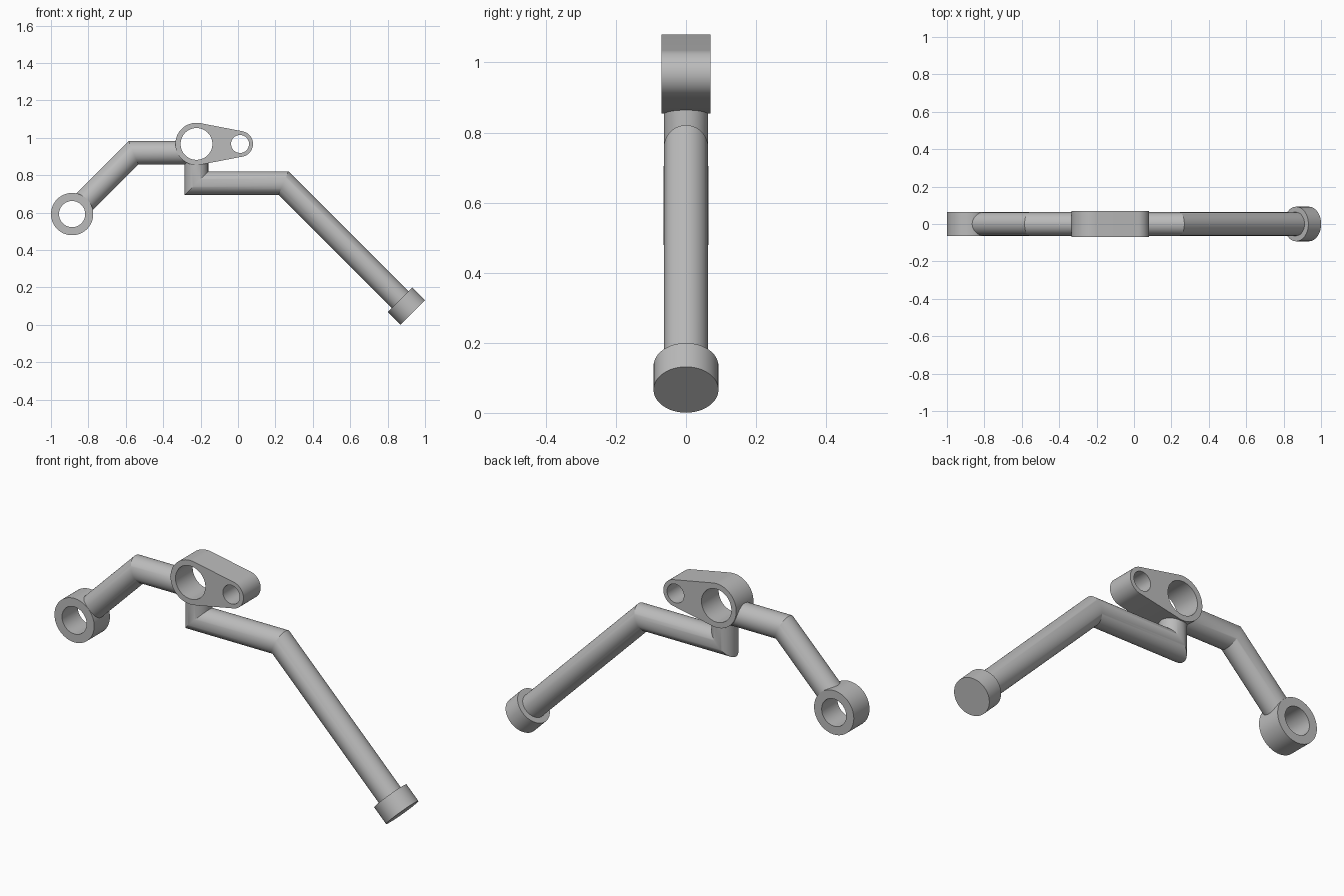
import bpy, bmesh
from math import sin, cos, acos, pi, radians, sqrt
from mathutils import Vector

cube = bpy.data.objects.get("Cube")
if cube:
    bpy.data.objects.remove(cube)

SEG = 64
PIPE_R = 0.063
HUB, HUB_R, HUB_HOLE = (-0.222, 0.967), 0.113, 0.085
LUG, LUG_R, LUG_HOLE = (0.011, 0.967), 0.069, 0.048
EYE, EYE_R, EYE_HOLE = (-0.887, 0.592), 0.113, 0.07

grey = bpy.data.materials.new("plain_grey")
grey.use_nodes = True
grey.diffuse_color = (0.5, 0.5, 0.5, 1)
grey.node_tree.nodes["Principled BSDF"].inputs["Base Color"].default_value = (0.5, 0.5, 0.5, 1)


def finish(obj):
    obj.data.materials.clear()
    obj.data.materials.append(grey)
    bpy.ops.object.select_all(action='DESELECT')
    obj.select_set(True)
    bpy.context.view_layer.objects.active = obj
    bpy.ops.object.shade_smooth_by_angle(angle=radians(20))


def arc(center, radius, start, end, steps):
    step = (end - start) / steps
    return [(center[0] + radius * cos(start + i * step),
             center[1] + radius * sin(start + i * step)) for i in range(steps + 1)]


def circle(center, radius):
    return arc(center, radius, 0, 2 * pi, SEG)[:-1]


def plate(name, loops, half_depth):
    """Extrude an outline with holes along y."""
    curve = bpy.data.curves.new(name, 'CURVE')
    curve.dimensions = '2D'
    curve.fill_mode = 'BOTH'
    curve.extrude = half_depth
    for loop in loops:
        spline = curve.splines.new('POLY')
        spline.points.add(len(loop) - 1)
        for point, (x, z) in zip(spline.points, loop):
            point.co = (x, z, 0, 1)
        spline.use_cyclic_u = True
    obj = bpy.data.objects.new(name, curve)
    bpy.context.collection.objects.link(obj)
    obj.rotation_euler.x = pi / 2
    bpy.ops.object.select_all(action='DESELECT')
    obj.select_set(True)
    bpy.context.view_layer.objects.active = obj
    bpy.ops.object.convert(target='MESH')
    obj = bpy.context.object
    bm = bmesh.new()
    bm.from_mesh(obj.data)
    bmesh.ops.remove_doubles(bm, verts=bm.verts, dist=0.00005)
    bmesh.ops.recalc_face_normals(bm, faces=bm.faces)
    bm.to_mesh(obj.data)
    bm.free()
    finish(obj)


def pipe(name, path, radius, copes=(None, None)):
    """Mitred round pipe in the xz plane; an end may be coped onto a round boss."""
    pts = [Vector((x, 0, z)) for x, z in path]
    dirs = [(b - a).normalized() for a, b in zip(pts, pts[1:])]
    bm = bmesh.new()
    rings = []
    for i, p in enumerate(pts):
        d = dirs[min(i, len(dirs) - 1)]
        before = dirs[max(i - 1, 0)]
        normal = (d + before).normalized()
        side = Vector((-d.z, 0, d.x))
        cope = copes[0] if i == 0 else copes[1] if i == len(pts) - 1 else None
        ring = []
        for k in range(SEG):
            a = 2 * pi * k / SEG
            v = p + side * radius * cos(a) + Vector((0, radius * sin(a), 0))
            if cope:
                c, r = Vector((cope[0][0], 0, cope[0][1])), cope[1] - 0.001
                h = (v - c).dot(side)
                reach = sqrt(max(r * r - h * h, 0)) * (1 if i == 0 else -1)
                v += d * (reach - (v - c).dot(d))
            else:
                v -= d * ((v - p).dot(normal) / d.dot(normal))
            ring.append(bm.verts.new(v))
        rings.append(ring)
    for a, b in zip(rings, rings[1:]):
        for k in range(SEG):
            n = (k + 1) % SEG
            bm.faces.new((a[k], a[n], b[n], b[k]))
    for ring, cope in zip((rings[0], rings[-1]), copes):
        if not cope:
            bm.faces.new(ring)
    bmesh.ops.recalc_face_normals(bm, faces=bm.faces)
    mesh = bpy.data.meshes.new(name)
    bm.to_mesh(mesh)
    bm.free()
    obj = bpy.data.objects.new(name, mesh)
    bpy.context.collection.objects.link(obj)
    finish(obj)


# Pivot plate: two round bosses joined by tangents, with two holes
t = acos((HUB_R - LUG_R) / (LUG[0] - HUB[0]))
outline = arc(HUB, HUB_R, t, 2 * pi - t, SEG) + arc(LUG, LUG_R, -t, t, SEG // 2)
plate("pivot_plate", [outline, circle(HUB, HUB_HOLE), circle(LUG, LUG_HOLE)], 0.07)

# Eye ring at the end of the short arm
plate("eye_ring", [circle(EYE, EYE_R), circle(EYE, EYE_HOLE)], 0.064)

# Short bent arm from the eye ring to the pivot plate
pipe("short_arm", [EYE, (-0.559, 0.92), (HUB[0], 0.92)], PIPE_R,
     ((EYE, EYE_R), (HUB, HUB_R)))

# Long cranked arm from under the pivot plate to the foot
tip = Vector((0.935, 0.066))
pipe("long_arm", [HUB, (HUB[0], 0.758), (0.243, 0.758), tip - Vector((0.03, -0.03))], PIPE_R,
     ((HUB, HUB_R), None))

# Round foot pad on the tip
pipe("foot_pad", [tip + Vector((-0.068, 0.068)), tip], 0.0925)
